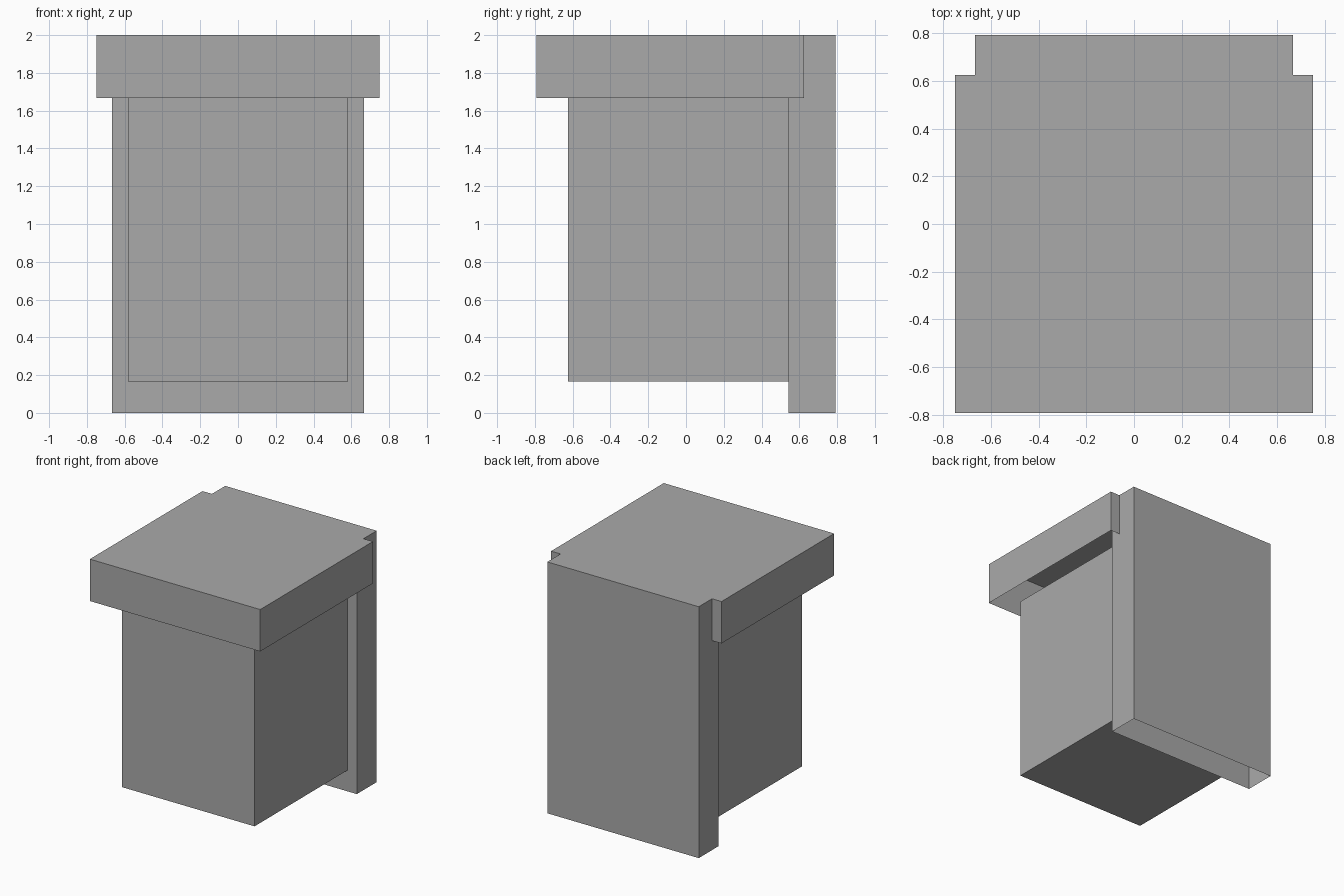
import bpy, bmesh

if "Cube" in bpy.data.objects:
    bpy.data.objects.remove(bpy.data.objects["Cube"])

U = 1 / 12  # modelling unit

grey = bpy.data.materials.new("plain grey")
grey.diffuse_color = (0.4, 0.4, 0.4, 1)
grey.use_nodes = True
grey.node_tree.nodes["Principled BSDF"].inputs["Base Color"].default_value = grey.diffuse_color


def shell(name, low, high, open_sides=()):
    """Box between two corners, leaving out the faces whose (axis, sign) is listed."""
    bm = bmesh.new()
    bmesh.ops.create_cube(bm, size=1)
    for v in bm.verts:
        v.co = [U * (high[i] if v.co[i] > 0 else low[i]) for i in range(3)]
    bm.normal_update()
    gone = [f for f in bm.faces
            if any(f.normal[axis] * sign > 0.9 for axis, sign in open_sides)]
    bmesh.ops.delete(bm, geom=gone, context='FACES')
    mesh = bpy.data.meshes.new(name)
    bm.to_mesh(mesh)
    bm.free()
    mesh.materials.append(grey)
    obj = bpy.data.objects.new(name, mesh)
    bpy.context.collection.objects.link(obj)


# Overhanging lid, hollow and open underneath
shell("lid", (-9, -9.5, 20), (9, 7.5, 24), [(2, -1)])
# Main box, its back resting on the back board
shell("body", (-7, -7.5, 2), (7, 6.5, 20), [(1, 1)])
# Back board reaching the ground, open underneath
shell("back_board", (-8, 6.5, 0), (8, 9.5, 24), [(2, -1)])
